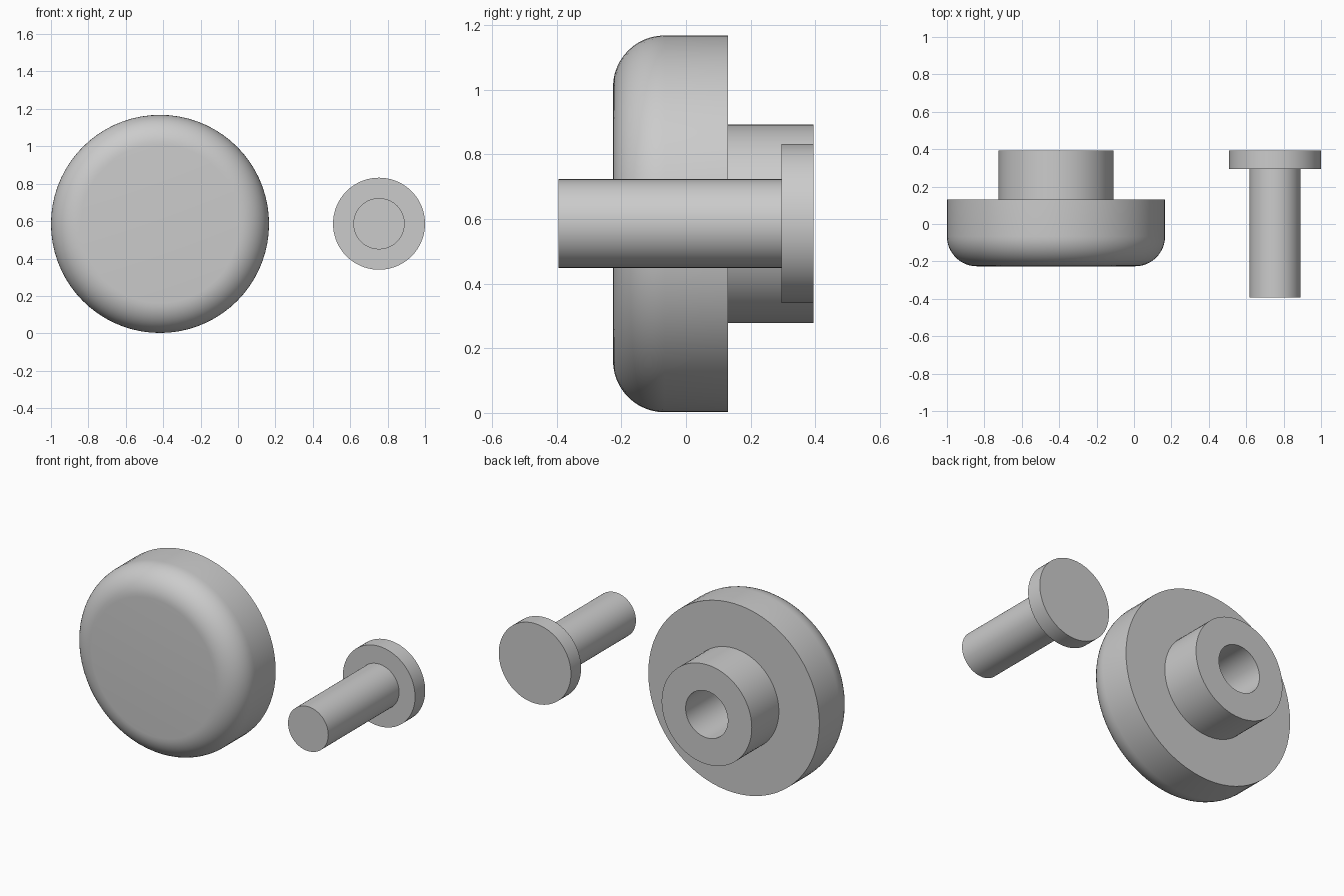
import bpy, bmesh, math

if "Cube" in bpy.data.objects:
    bpy.data.objects.remove(bpy.data.objects["Cube"])

SEGMENTS = 72


def lathe(name, profile, x, z):
    """Revolve (radius, y) points around an axis parallel to y."""
    bm = bmesh.new()
    rings = []
    for r, y in profile:
        if r == 0:
            rings.append([bm.verts.new((0, y, 0))] * SEGMENTS)
        else:
            rings.append([bm.verts.new((r * math.cos(a), y, r * math.sin(a)))
                          for a in (2 * math.pi * i / SEGMENTS for i in range(SEGMENTS))])
    for lower, upper in zip(rings, rings[1:]):
        for i in range(SEGMENTS):
            j = (i + 1) % SEGMENTS
            corners = dict.fromkeys((lower[i], lower[j], upper[j], upper[i]))
            bm.faces.new(list(corners))
    bmesh.ops.recalc_face_normals(bm, faces=bm.faces)
    mesh = bpy.data.meshes.new(name)
    bm.to_mesh(mesh)
    bm.free()
    obj = bpy.data.objects.new(name, mesh)
    bpy.context.collection.objects.link(obj)
    obj.location = (x, 0, z)
    bpy.ops.object.select_all(action='DESELECT')
    obj.select_set(True)
    bpy.context.view_layer.objects.active = obj
    bpy.ops.object.shade_smooth_by_angle(angle=math.radians(30))
    return obj


# Knob: rounded front edge, flat back, stepped boss with a blind bore
R, FRONT, FILLET = 0.583, -0.226, 0.16
rounded = [(R - FILLET + FILLET * math.sin(t), FRONT + FILLET - FILLET * math.cos(t))
           for t in (math.pi / 2 * i / 12 for i in range(13))]
knob = [(0, FRONT)] + rounded + [(R, 0.13), (0.307, 0.13), (0.307, 0.394),
                                 (0.144, 0.394), (0.144, -0.06), (0, -0.06)]
lathe("knob", knob, -0.417, 0.585)

# Pin: plain shaft with a flat round head
pin = [(0, -0.394), (0.137, -0.394), (0.137, 0.295), (0.246, 0.295),
       (0.246, 0.394), (0, 0.394)]
lathe("headed_pin", pin, 0.754, 0.586)
